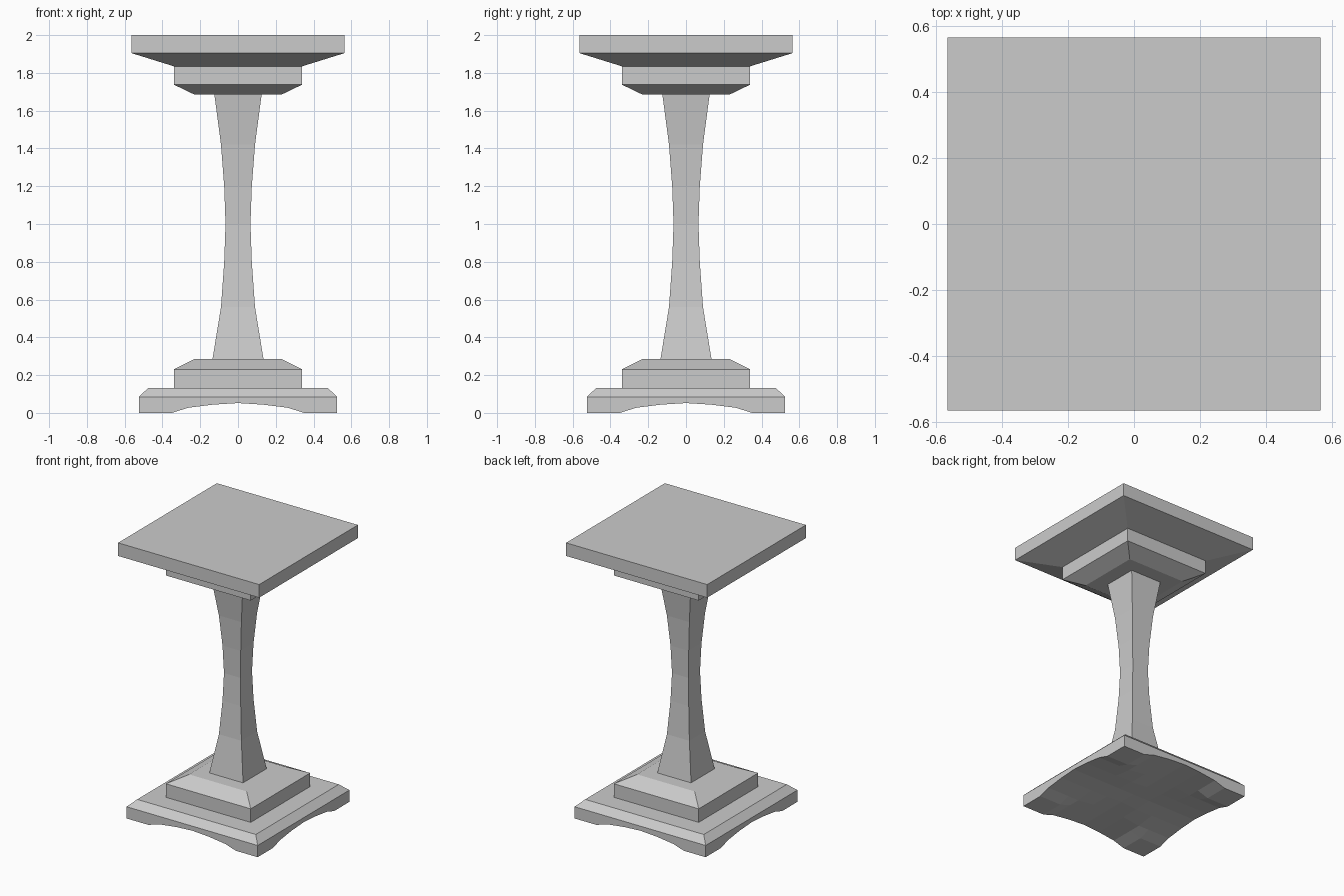
import bpy, bmesh

if "Cube" in bpy.data.objects:
    bpy.data.objects.remove(bpy.data.objects["Cube"])


def finish(name, bm):
    bmesh.ops.recalc_face_normals(bm, faces=bm.faces)
    mesh = bpy.data.meshes.new(name)
    bm.to_mesh(mesh)
    bm.free()
    obj = bpy.data.objects.new(name, mesh)
    bpy.context.collection.objects.link(obj)
    return obj


def square_loft(name, profile):
    """Stack square rings from (half width, height) pairs and cap both ends."""
    bm = bmesh.new()
    rings = [[bm.verts.new((sx * h, sy * h, z))
              for sx, sy in ((-1, -1), (1, -1), (1, 1), (-1, 1))]
             for h, z in profile]
    for a, b in zip(rings, rings[1:]):
        for i in range(4):
            j = (i + 1) % 4
            bm.faces.new((a[i], a[j], b[j], b[i]))
    bm.faces.new(rings[0][::-1])
    bm.faces.new(rings[-1])
    return finish(name, bm)


# Plinth: underside is two crossing shallow arches leaving four corner feet
arch = [(0.525, 0), (0.35, 0), (0.265, 0.027), (0.13, 0.044), (0, 0.052)]
line = [(-x, z) for x, z in arch] + arch[-2::-1]
n = len(line)
bm = bmesh.new()
grid = [[bm.verts.new((x, y, max(zx, zy))) for x, zx in line] for y, zy in line]
for j in range(n - 1):
    for i in range(n - 1):
        bm.faces.new((grid[j][i], grid[j + 1][i], grid[j + 1][i + 1], grid[j][i + 1]))

# Plinth sides, sloped shoulder and top
rim = (grid[0][:-1] + [row[-1] for row in grid[:-1]]
       + grid[-1][:0:-1] + [row[0] for row in grid[:0:-1]])
for half, z in ((0.525, 0.085), (0.475, 0.132)):
    k = half / 0.525
    ring = [bm.verts.new((v.co.x * k, v.co.y * k, z)) for v in rim]
    for i in range(len(rim)):
        j = (i + 1) % len(rim)
        bm.faces.new((rim[i], rim[j], ring[j], ring[i]))
    rim = ring
bm.faces.new(rim)
finish("plinth", bm)

# Stepped block on the plinth
square_loft("base_step", [(0.34, 0.132), (0.34, 0.23), (0.23, 0.285)])

# Waisted square column
square_loft("column", [(0.135, 0.285), (0.09, 0.56), (0.073, 0.80), (0.066, 1.0),
                       (0.073, 1.2), (0.09, 1.42), (0.125, 1.685)])

# Flared capital and table slab
square_loft("capital", [(0.23, 1.685), (0.34, 1.738), (0.34, 1.835)])
square_loft("top_slab", [(0.34, 1.835), (0.565, 1.905), (0.565, 2.0)])
